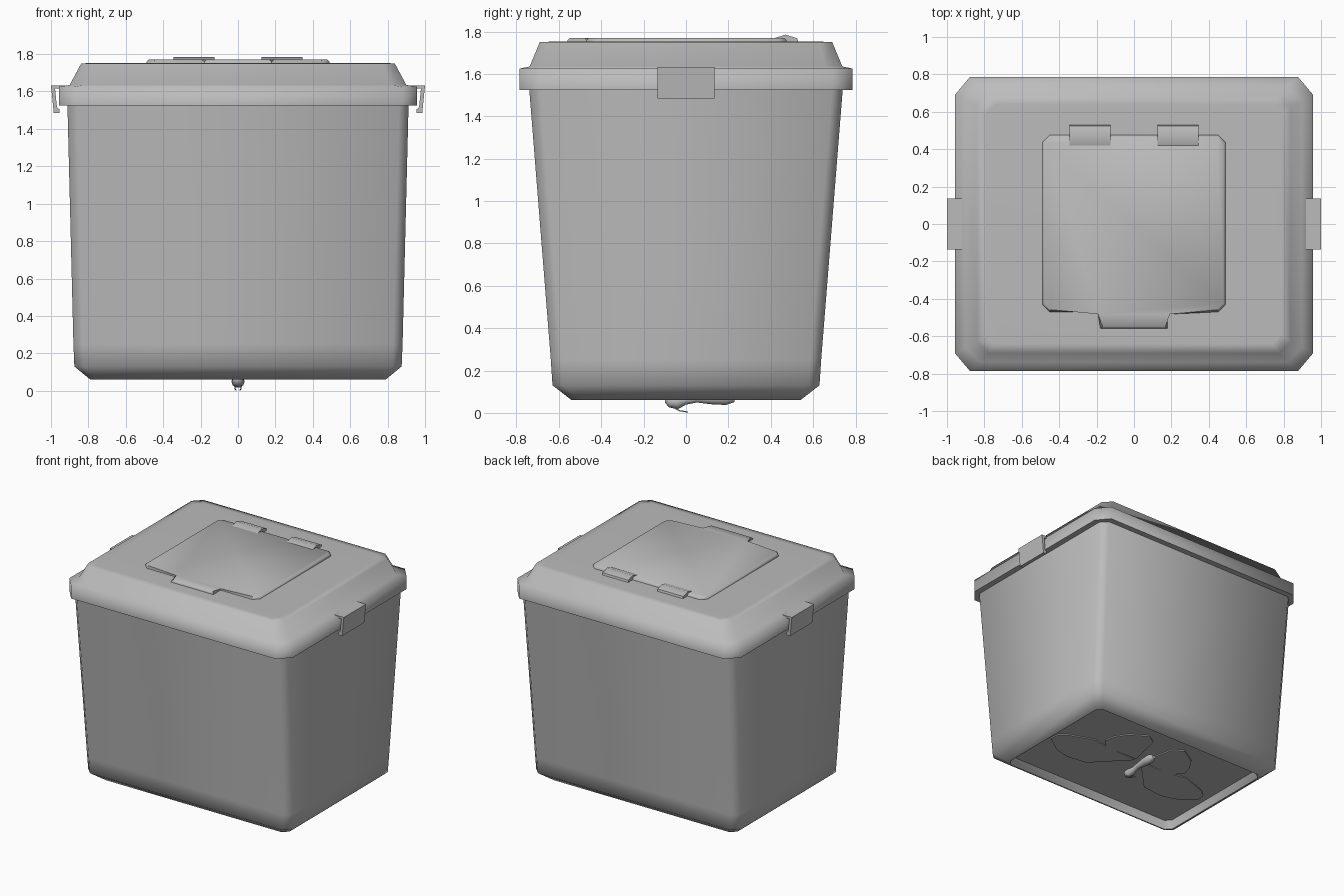
import bpy, bmesh, math

if "Cube" in bpy.data.objects:
    bpy.data.objects.remove(bpy.data.objects["Cube"])

grey = bpy.data.materials.new("grey plastic")
grey.diffuse_color = (0.5, 0.5, 0.5, 1)
grey.use_nodes = True
grey.node_tree.nodes["Principled BSDF"].inputs["Base Color"].default_value = grey.diffuse_color


def finish(name, bm, angle):
    bmesh.ops.recalc_face_normals(bm, faces=bm.faces)
    me = bpy.data.meshes.new(name)
    bm.to_mesh(me)
    bm.free()
    ob = bpy.data.objects.new(name, me)
    me.materials.append(grey)
    bpy.context.collection.objects.link(ob)
    bpy.ops.object.select_all(action='DESELECT')
    ob.select_set(True)
    bpy.context.view_layer.objects.active = ob
    if angle:
        bpy.ops.object.shade_smooth_by_angle(angle=math.radians(angle))
    return ob


def loft(name, rings, angle):
    """Stack of cut-corner rectangles: half x, half y, corner x, corner y, z."""
    bm = bmesh.new()
    loops = []
    for hx, hy, cx, cy, z in rings:
        pts = []
        for sx, sy in ((1, 1), (-1, 1), (-1, -1), (1, -1)):
            pair = [(sx * hx, sy * (hy - cy), z), (sx * (hx - cx), sy * hy, z)]
            pts += pair if sx * sy > 0 else pair[::-1]
        loops.append([bm.verts.new(p) for p in pts])
    for a, b in zip(loops, loops[1:]):
        for i in range(8):
            j = (i + 1) % 8
            bm.faces.new((a[i], a[j], b[j], b[i]))
    bm.faces.new(loops[0])
    bm.faces.new(loops[-1])
    return finish(name, bm, angle)


def prism(name, pts, offset, axis='z', bevel=0.0):
    """Extrude an outline between two offsets along z, or along y for an xz profile."""
    bm = bmesh.new()
    lo, hi = offset
    place = (lambda p, d: (p[0], p[1], d)) if axis == 'z' else (lambda p, d: (p[0], d, p[1]))
    a = [bm.verts.new(place(p, lo)) for p in pts]
    b = [bm.verts.new(place(p, hi)) for p in pts]
    bm.faces.new(a)
    top = bm.faces.new(b)
    for i in range(len(pts)):
        j = (i + 1) % len(pts)
        bm.faces.new((a[i], a[j], b[j], b[i]))
    if bevel:
        bmesh.ops.bevel(bm, geom=list(top.edges), offset=bevel, segments=1, affect='EDGES')
    return finish(name, bm, 50)


# Tapered tub with chamfered foot and recessed underside
loft("tub", [(0.76, 0.51, 0.04, 0.04, 0.12), (0.78, 0.53, 0.04, 0.04, 0.06),
             (0.79, 0.54, 0.04, 0.04, 0.06), (0.875, 0.63, 0.05, 0.05, 0.13),
             (0.88, 0.638, 0.05, 0.05, 0.25),
             (0.912, 0.74, 0.05, 0.05, 1.53)], 60)

# Lid: rim, narrow ledge, sloping shoulders and flat top
loft("lid", [(0.90, 0.73, 0.05, 0.05, 1.525), (0.958, 0.785, 0.08, 0.095, 1.525),
             (0.958, 0.785, 0.08, 0.095, 1.625), (0.90, 0.738, 0.08, 0.08, 1.635),
             (0.838, 0.69, 0.06, 0.06, 1.75), (0.79, 0.64, 0.05, 0.05, 1.752)], 85)

# Hatch with front pull tab
half = [(0.18, -0.56), (0.18, -0.47), (0.45, -0.47), (0.49, -0.43), (0.49, 0.435), (0.45, 0.475)]
prism("hatch", half + [(-x, y) for x, y in reversed(half)], (1.74, 1.77), bevel=0.012)

# Hinge knuckles behind the hatch
for s, label in ((1, "right"), (-1, "left")):
    x0, x1 = sorted((s * 0.125, s * 0.345))
    hinge = [(0.42, 1.75), (0.53, 1.75), (0.525, 1.768), (0.47, 1.785), (0.42, 1.77)]
    ob = prism("hinge_" + label, [(y, z) for y, z in hinge], (x0, x1), axis='y')
    for v in ob.data.vertices:
        v.co.x, v.co.y = v.co.y, v.co.x
    ob.data.flip_normals()

    # Side latches: hooked clip profile
    clip = [(0.92, 1.615), (0.92, 1.632), (1.0, 1.632), (0.985, 1.485),
            (0.955, 1.485), (0.955, 1.505), (0.968, 1.515), (0.978, 1.615)]
    prism("latch_" + label, [(s * x, z) for x, z in clip], (-0.135, 0.135), axis='y')

    # Flat insect wings on the underside
    fore = [(0.03, 0.04), (0.28, -0.22), (0.45, -0.24), (0.57, -0.21), (0.71, -0.11),
            (0.70, -0.04), (0.64, 0.01), (0.44, 0.08), (0.32, 0.06)]
    hind = [(0.03, 0.06), (0.32, 0.05), (0.38, 0.13), (0.36, 0.21), (0.30, 0.30),
            (0.17, 0.38), (0.09, 0.33)]
    for part, pts in (("fore", fore), ("hind", hind)):
        prism(part + "wing_" + label, [(s * x, y) for x, y in pts], (0.112, 0.121))

    # Feelers
    cu = bpy.data.curves.new("feeler_" + label, 'CURVE')
    cu.dimensions = '3D'
    cu.bevel_depth = 0.003
    cu.bevel_resolution = 0
    sp = cu.splines.new('POLY')
    path = [(0.012, -0.08, 0.06), (0.018, -0.07, 0.03), (0.016, -0.03, 0.01), (0.01, 0.01, 0.004)]
    sp.points.add(len(path) - 1)
    for p, (x, y, z) in zip(sp.points, path):
        p.co = (s * x, y, z, 1)
    cu.materials.append(grey)
    bpy.context.collection.objects.link(bpy.data.objects.new("feeler_" + label, cu))

# Insect body: turned profile along y, (y, z, radius)
bm = bmesh.new()
spine = [(-0.10, 0.06, 0.012), (-0.08, 0.055, 0.03), (-0.04, 0.05, 0.035), (0.0, 0.06, 0.022),
         (0.05, 0.07, 0.022), (0.13, 0.07, 0.032), (0.19, 0.07, 0.034), (0.23, 0.065, 0.014)]
rings = [[bm.verts.new((r * math.cos(k * math.tau / 10), y, z + r * math.sin(k * math.tau / 10)))
          for k in range(10)] for y, z, r in spine]
for a, b in zip(rings, rings[1:]):
    for i in range(10):
        bm.faces.new((a[i], a[i - 1], b[i - 1], b[i]))
bm.faces.new(rings[0])
bm.faces.new(rings[-1])
finish("insect_body", bm, 60)
